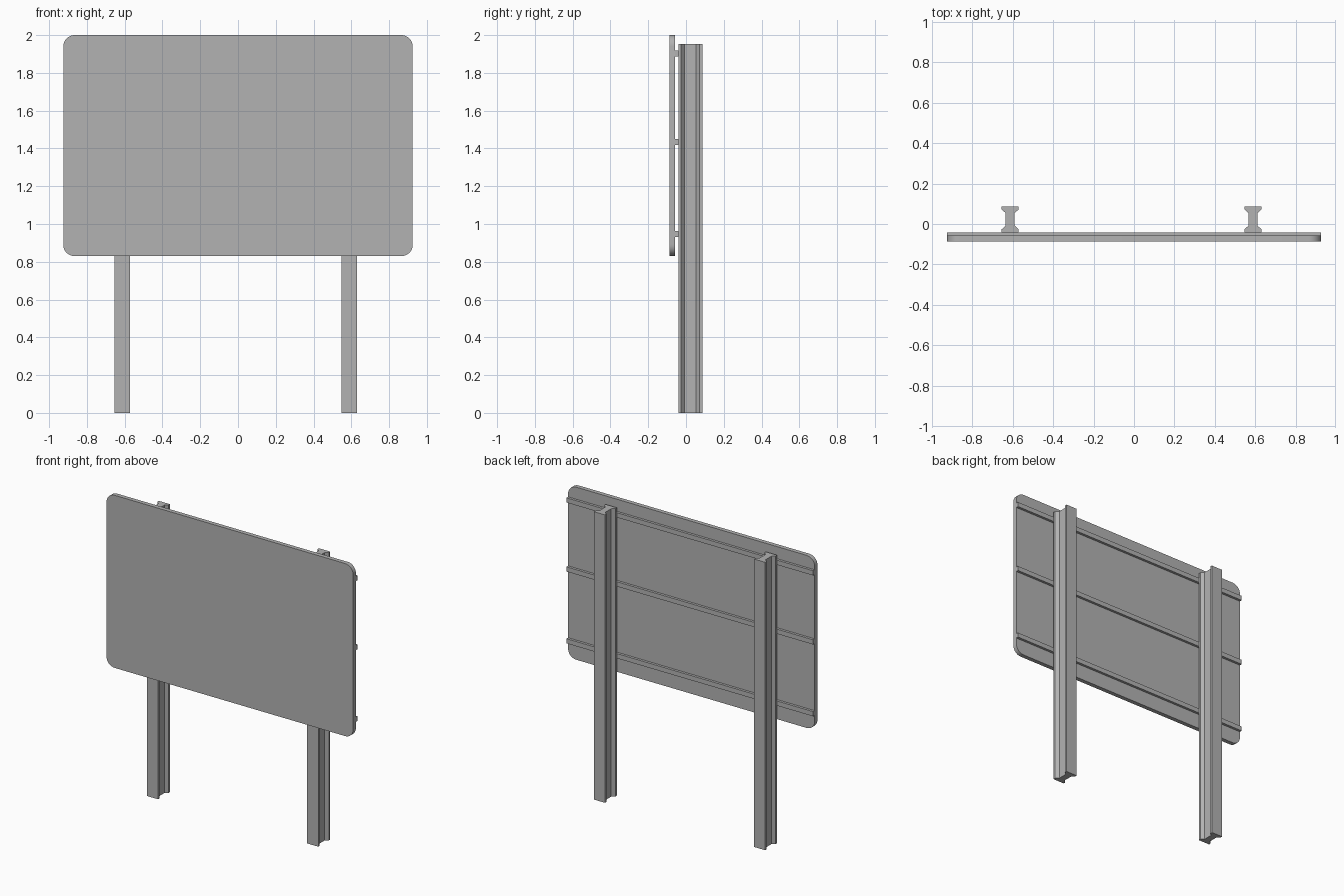
import bpy, bmesh, math

if "Cube" in bpy.data.objects:
    bpy.data.objects.remove(bpy.data.objects["Cube"])

grey = bpy.data.materials.new("metal_grey")
grey.diffuse_color = (0.45, 0.45, 0.45, 1)
grey.use_nodes = True
grey.node_tree.nodes["Principled BSDF"].inputs["Base Color"].default_value = grey.diffuse_color


def extrude(name, points, offset, smooth=False):
    """Make a solid by pushing a closed outline along an offset."""
    bm = bmesh.new()
    face = bm.faces.new([bm.verts.new(p) for p in points])
    out = bmesh.ops.extrude_face_region(bm, geom=[face])
    verts = [g for g in out["geom"] if isinstance(g, bmesh.types.BMVert)]
    bmesh.ops.translate(bm, verts=verts, vec=offset)
    bmesh.ops.recalc_face_normals(bm, faces=bm.faces)
    mesh = bpy.data.meshes.new(name)
    bm.to_mesh(mesh)
    bm.free()
    mesh.materials.append(grey)
    obj = bpy.data.objects.new(name, mesh)
    bpy.context.collection.objects.link(obj)
    if smooth:
        bpy.ops.object.select_all(action='DESELECT')
        obj.select_set(True)
        bpy.context.view_layer.objects.active = obj
        bpy.ops.object.shade_smooth_by_angle(angle=math.radians(30))
    return obj


# Sign panel with rounded corners
half_w, low, high, radius = 0.925, 0.83, 2.0, 0.06
panel_front, panel_back, rail_back = -0.087, -0.058, -0.041
corners = [(half_w - radius, high - radius), (radius - half_w, high - radius),
           (radius - half_w, low + radius), (half_w - radius, low + radius)]
outline = []
for i, (cx, cz) in enumerate(corners):
    for k in range(9):
        a = math.radians(90 * i + 90 * k / 8)
        outline.append((cx + radius * math.cos(a), panel_front,
                        cz + radius * math.sin(a)))
extrude("sign_panel", outline, (0, panel_back - panel_front, 0), True)

# Horizontal rails behind the panel
for name, z in (("lower", 0.947), ("middle", 1.434), ("upper", 1.902)):
    y0, y1, h = panel_back, rail_back, 0.016
    extrude(name + "_rail",
            [(-half_w, y0, z - h), (-half_w, y1, z - h),
             (-half_w, y1, z + h), (-half_w, y0, z + h)], (2 * half_w, 0, 0))

# I-section posts with tapered flanges
mid_y = (rail_back + 0.087) / 2
half_d = 0.087 - mid_y
quarter = [(0.042, half_d), (0.042, half_d - 0.015), (0.022, half_d - 0.033)]
right = quarter + [(x, -y) for x, y in reversed(quarter)]
section = right + [(-x, y) for x, y in reversed(right)]
for name, px in (("left_post", -0.613), ("right_post", 0.589)):
    extrude(name, [(px + x, mid_y + y, 0) for x, y in section], (0, 0, 1.952))
